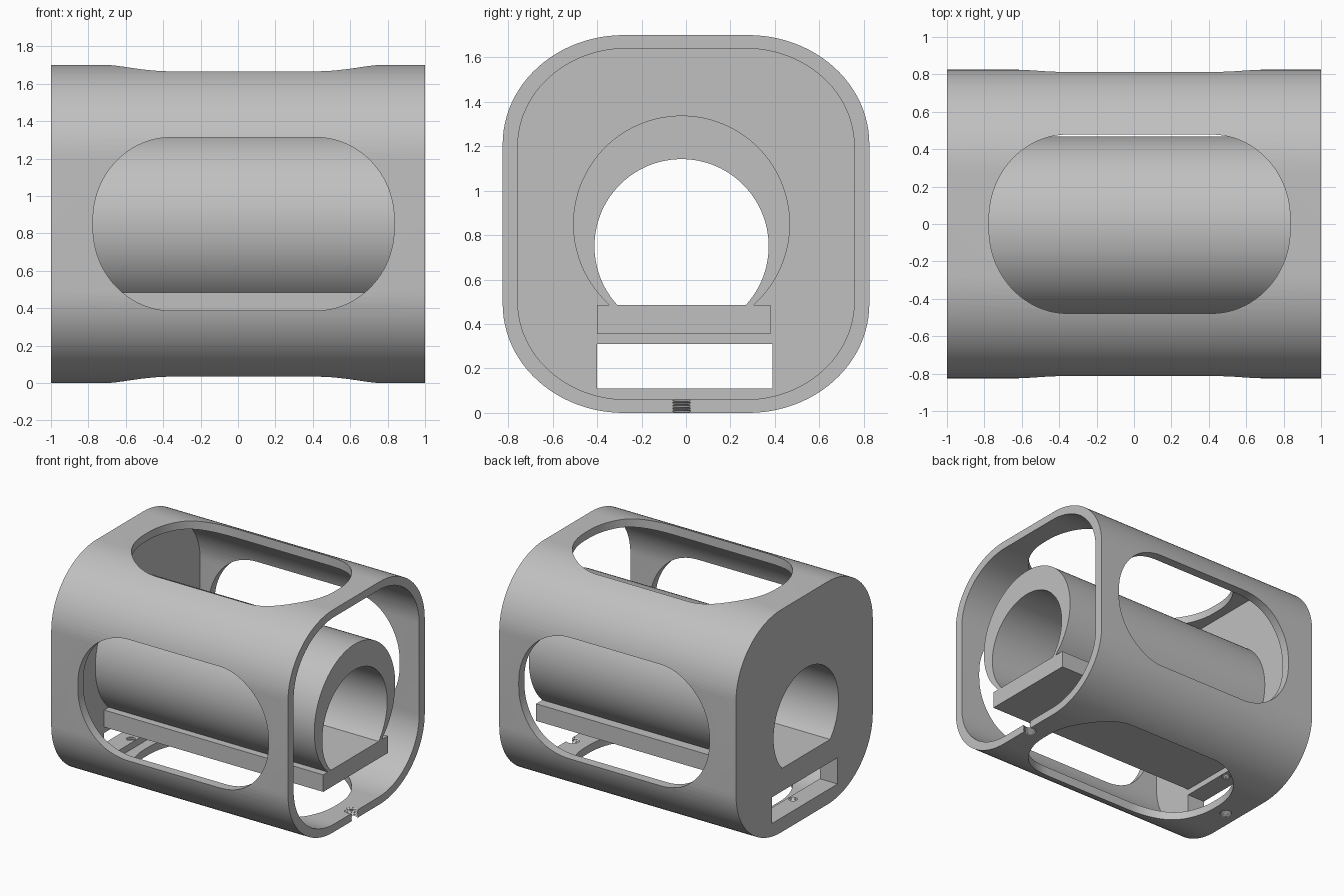
import bpy, bmesh
from math import sin, cos, pi, sqrt, atan2
from mathutils import Vector

cube = bpy.data.objects.get("Cube")
if cube:
    bpy.data.objects.remove(cube)

grey = bpy.data.materials.new("plain grey")
grey.use_nodes = True
grey.diffuse_color = (0.53, 0.53, 0.53, 1)
grey.node_tree.nodes["Principled BSDF"].inputs["Base Color"].default_value = grey.diffuse_color


def rounded(cu, cv, hu, hv, ru, rv, n=24):
    """Rounded rectangle with elliptical corners."""
    pts = []
    for k, (su, sv) in enumerate([(1, 1), (-1, 1), (-1, -1), (1, -1)]):
        for i in range(n + 1):
            a = (k + i / n) * pi / 2
            pts.append((cu + su * (hu - ru) + ru * cos(a), cv + sv * (hv - rv) + rv * sin(a)))
    return pts


def arc(cu, cv, r, floor, n=72):
    """Circle arc cut off flat at the floor height."""
    half = sqrt(r * r - (cv - floor) ** 2)
    start = atan2(floor - cv, half)
    sweep = pi - 2 * start
    return [(cu + r * cos(start + sweep * i / n), cv + r * sin(start + sweep * i / n))
            for i in range(n + 1)]


def finish(name, bm):
    bmesh.ops.recalc_face_normals(bm, faces=bm.faces)
    mesh = bpy.data.meshes.new(name)
    bm.to_mesh(mesh)
    bm.free()
    mesh.materials.append(grey)
    ob = bpy.data.objects.new(name, mesh)
    bpy.context.collection.objects.link(ob)
    return ob


def prism(name, pts, axis, lo, hi):
    """Extrude a 2D profile along x, y or z."""
    place = {"x": lambda u, v, w: (w, u, v),
             "y": lambda u, v, w: (u, w, v),
             "z": lambda u, v, w: (u, v, w)}[axis]
    bm = bmesh.new()
    face = bm.faces.new([bm.verts.new(place(u, v, lo)) for u, v in pts])
    ext = bmesh.ops.extrude_face_region(bm, geom=[face])
    verts = [g for g in ext["geom"] if isinstance(g, bmesh.types.BMVert)]
    bmesh.ops.translate(bm, verts=verts, vec=Vector(place(0, 0, hi - lo)))
    return finish(name, bm)


def thread(name, x, y, r, lo, hi, pitch=0.012, n=24):
    """Ribbed screw-hole cutter."""
    bm = bmesh.new()
    steps = 2 * max(1, round((hi - lo) / pitch))
    rings = []
    for s in range(steps + 1):
        rad = r if s % 2 else r * 0.82
        z = lo + (hi - lo) * s / steps
        rings.append([bm.verts.new((x + rad * cos(2 * pi * i / n), y + rad * sin(2 * pi * i / n), z))
                      for i in range(n)])
    for a, b in zip(rings, rings[1:]):
        for i in range(n):
            j = (i + 1) % n
            bm.faces.new((a[i], a[j], b[j], b[i]))
    bm.faces.new(rings[0])
    bm.faces.new(rings[-1])
    return finish(name, bm)


def cut(target, cutter):
    """Subtract the cutter and remove it."""
    mod = target.modifiers.new("cut", "BOOLEAN")
    mod.operation, mod.solver, mod.object = "DIFFERENCE", "EXACT", cutter
    mesh = bpy.data.meshes.new_from_object(
        target.evaluated_get(bpy.context.evaluated_depsgraph_get()))
    target.modifiers.clear()
    target.data = mesh
    bpy.data.objects.remove(cutter)


MID, AXIS, FLOOR, WALL = 0.85, -0.02, 0.485, -0.85

# Housing: rounded shell, closed at one end
housing = prism("housing", rounded(0, MID, 0.825, 0.85, 0.545, 0.49), "x", -1, 1)
cut(housing, prism("cavity", rounded(0, MID, 0.757, 0.79, 0.49, 0.44), "x", WALL, 1.2))

# Long windows through all four sides
cut(housing, prism("side_windows", rounded(0.03, MID, 0.805, 0.463, 0.42, 0.44), "y", -1.2, 1.2))
cut(housing, prism("top_windows", rounded(0.03, 0, 0.805, 0.478, 0.42, 0.45), "z", -0.3, 2))

# Openings in the end wall
cut(housing, prism("bore_opening", arc(AXIS, 0.75, 0.392, FLOOR), "x", -1.2, -0.7))
cut(housing, prism("end_slot", [(-0.4, 0.11), (0.39, 0.11), (0.39, 0.31), (-0.4, 0.31)],
                   "x", -1.2, -0.7))

# Screw holes at both ends
for x, r, lo, hi in [(0.97, 0.052, -0.01, 0.1), (-0.89, 0.052, -0.01, 0.058),
                     (-0.89, 0.034, 0.05, 0.13), (-0.89, 0.034, 0.29, 0.355)]:
    cut(housing, thread("screw_hole", x, AXIS, r, lo, hi))

# Tube with an off-centre bore, resting on a flat plate
tube = prism("tube", arc(AXIS, MID, 0.488, FLOOR) + arc(AXIS, 0.75, 0.392, FLOOR)[::-1],
             "x", WALL, 1)
plate = prism("base_plate", [(-0.4, 0.355), (0.38, 0.355), (0.38, FLOOR), (-0.4, FLOOR)],
              "x", WALL, 1)

for ob in (housing, tube, plate):
    bpy.ops.object.select_all(action="DESELECT")
    ob.select_set(True)
    bpy.context.view_layer.objects.active = ob
    bpy.ops.object.shade_smooth_by_angle(angle=pi / 6)
